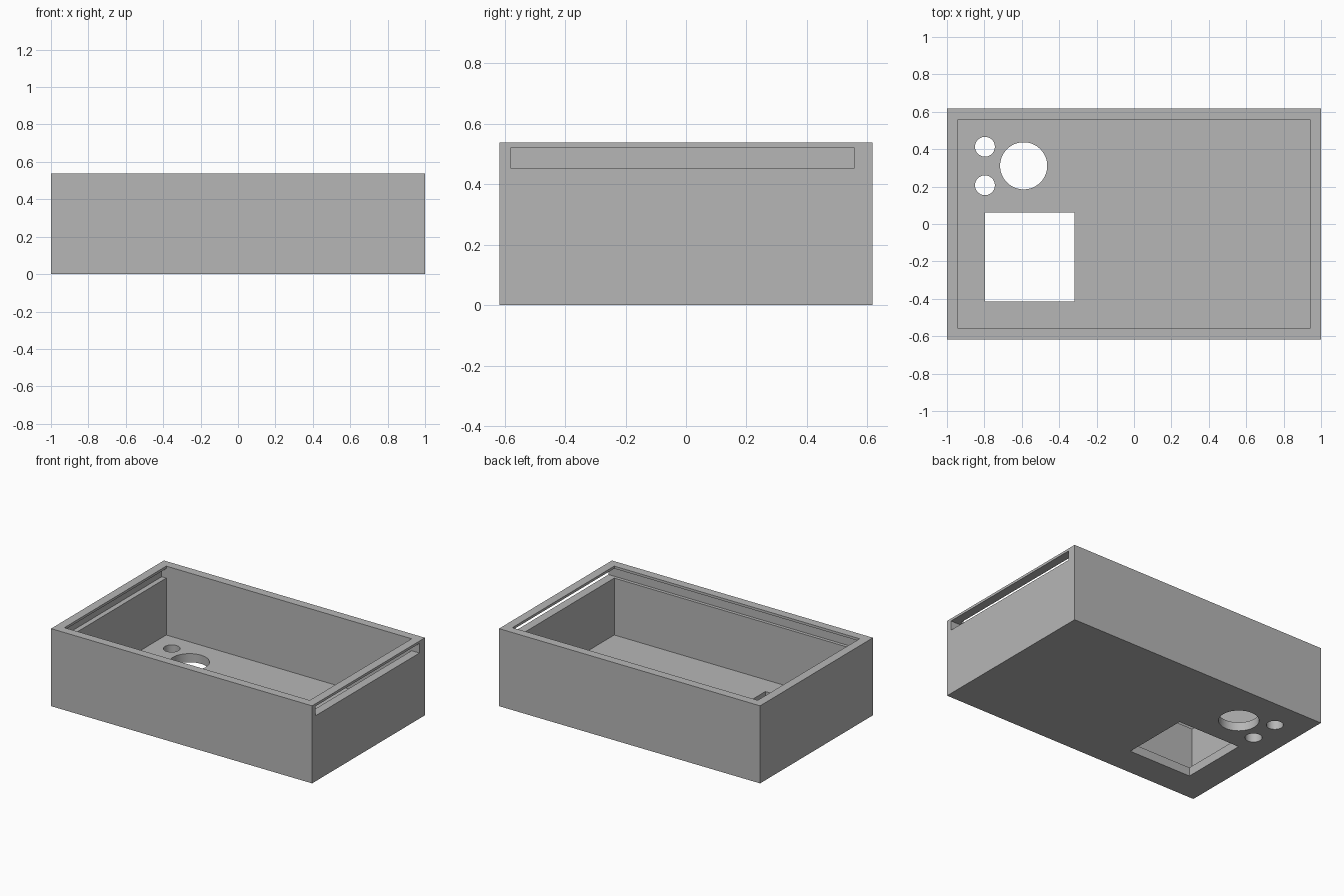
import bpy
import math

cube = bpy.data.objects.get("Cube")
if cube:
    bpy.data.objects.remove(cube, do_unlink=True)

WIDTH, DEPTH, HEIGHT = 2.0, 1.235, 0.537
WALL = 0.06

grey = bpy.data.materials.new("plain grey")
grey.use_nodes = True
colour = (0.47, 0.47, 0.47, 1)
grey.diffuse_color = colour
grey.node_tree.nodes["Principled BSDF"].inputs["Base Color"].default_value = colour


def box(name, low, high):
    """Box between two opposite corners."""
    bpy.ops.mesh.primitive_cube_add(size=1)
    ob = bpy.context.object
    ob.name = name
    ob.location = [(a + b) / 2 for a, b in zip(low, high)]
    ob.scale = [b - a for a, b in zip(low, high)]
    bpy.ops.object.transform_apply(location=True, rotation=False, scale=True)
    ob.data.materials.append(grey)
    return ob


def drill(name, x, y, radius):
    """Upright round cutter through the floor."""
    bpy.ops.mesh.primitive_cylinder_add(vertices=64, radius=radius, depth=0.3,
                                        location=(x, y, 0))
    ob = bpy.context.object
    ob.name = name
    ob.data.materials.append(grey)
    return ob


# Solid enclosure block
hx, hy = WIDTH / 2, DEPTH / 2
enclosure = box("enclosure", (-hx, -hy, 0), (hx, hy, HEIGHT))

# Cavity, sliding lid slot (open on the right wall), and floor openings
ix, iy = hx - WALL, hy - WALL
cutters = [
    box("cavity_cutter", (-ix, -iy, WALL), (ix, iy, HEIGHT + 0.2)),
    box("lid_slot_cutter", (-0.975, -0.58, 0.454), (hx + 0.2, iy, 0.52)),
    box("square_opening_cutter", (-0.797, -0.414, -0.2), (-0.318, 0.062, 0.2)),
    drill("large_hole_cutter", -0.59, 0.311, 0.126),
    drill("small_hole_cutter_back", -0.797, 0.413, 0.053),
    drill("small_hole_cutter_front", -0.797, 0.207, 0.053),
]

bpy.ops.object.select_all(action="DESELECT")
enclosure.select_set(True)
bpy.context.view_layer.objects.active = enclosure
for cutter in cutters:
    mod = enclosure.modifiers.new(cutter.name, "BOOLEAN")
    mod.operation = "DIFFERENCE"
    mod.solver = "EXACT"
    mod.object = cutter
    bpy.ops.object.modifier_apply(modifier=mod.name)
    bpy.data.objects.remove(cutter, do_unlink=True)

bpy.ops.object.shade_smooth_by_angle(angle=math.radians(30))
